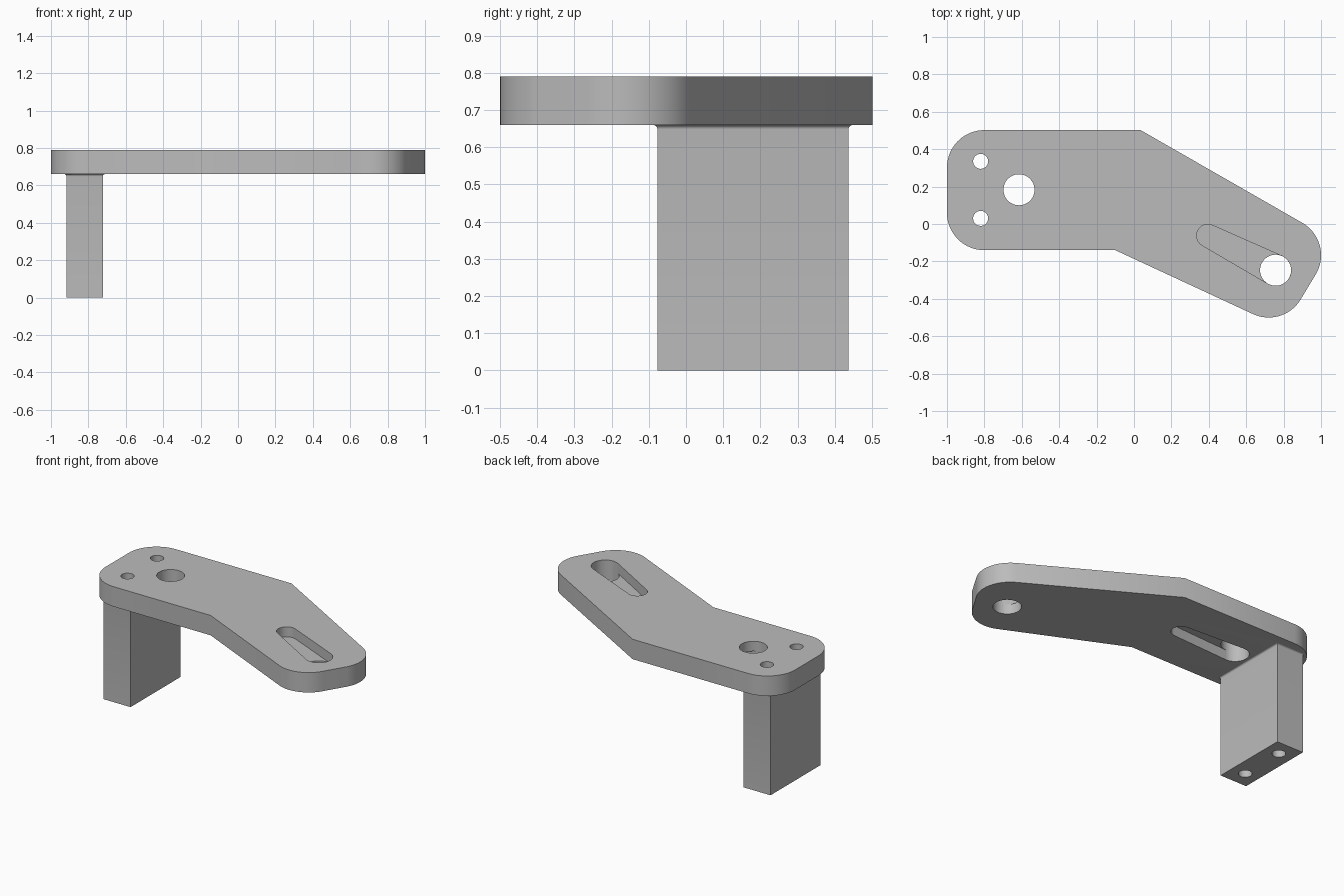
import bpy, bmesh
from math import cos, sin, atan2, acos, hypot, radians, pi

if "Cube" in bpy.data.objects:
    bpy.data.objects.remove(bpy.data.objects["Cube"])

metal = bpy.data.materials.new("grey metal")
metal.use_nodes = True
grey = (0.5, 0.5, 0.5, 1)
metal.diffuse_color = grey
metal.node_tree.nodes["Principled BSDF"].inputs["Base Color"].default_value = grey

BOTTOM, TOP = 0.66, 0.79
MIDDLE = (BOTTOM + TOP) / 2
BIG, SMALL = 0.083, 0.06


def arc(x, y, r, start, end, steps=24):
    """Points along an arc, angles in radians."""
    return [(x + r * cos(start + (end - start) * i / steps),
             y + r * sin(start + (end - start) * i / steps)) for i in range(steps + 1)]


def corner(x, y, start, end):
    return arc(x, y, 0.2, radians(start), radians(end))


def circle(x, y, r):
    return arc(x, y, r, 0, 2 * pi, 48)[:-1]


def rectangle(x, y, half_x, half_y):
    return [(x - half_x, y - half_y), (x + half_x, y - half_y),
            (x + half_x, y + half_y), (x - half_x, y + half_y)]


def tapered_slot(big, small):
    """Outline wrapped around a large and a small circle."""
    dx, dy = small[0] - big[0], small[1] - big[1]
    heading = atan2(dy, dx)
    spread = acos((BIG - SMALL) / hypot(dx, dy))
    return (arc(*small, SMALL, heading - spread, heading + spread)
            + arc(*big, BIG, heading + spread, heading + 2 * pi - spread))


def loft(name, rings):
    """Closed solid through a list of (outline, height) rings."""
    bm = bmesh.new()
    loops = [[bm.verts.new((x, y, z)) for x, y in outline] for outline, z in rings]
    n = len(loops[0])
    for low, high in zip(loops, loops[1:]):
        for i in range(n):
            j = (i + 1) % n
            bm.faces.new((low[i], low[j], high[j], high[i]))
    bm.faces.new(loops[0][::-1])
    bm.faces.new(loops[-1])
    bmesh.ops.recalc_face_normals(bm, faces=bm.faces)
    mesh = bpy.data.meshes.new(name)
    bm.to_mesh(mesh)
    bm.free()
    mesh.materials.append(metal)
    obj = bpy.data.objects.new(name, mesh)
    bpy.context.collection.objects.link(obj)
    return obj


def combine(target, tool, operation):
    """Apply a boolean and remove its tool."""
    mod = target.modifiers.new(operation, "BOOLEAN")
    mod.operation, mod.object, mod.solver = operation, tool, "EXACT"
    bpy.context.view_layer.objects.active = target
    bpy.ops.object.modifier_apply(modifier=mod.name)
    bpy.data.objects.remove(tool)


# Bent plate with rounded ends
outline = (corner(-0.8, 0.06, 270, 180) + corner(-0.8, 0.302, 180, 90) + [(0.035, 0.502)]
           + corner(0.8, -0.167, 60, -30) + corner(0.72, -0.3, -30, -115) + [(-0.1, -0.14)])
bracket = loft("bracket", [(outline, BOTTOM), (outline, TOP)])

# Post with a small fillet under the plate
rings = [(rectangle(-0.82, 0.18, 0.097, 0.257), 0)]
for i in range(6):
    a = i / 5 * pi / 2
    grow = 0.012 * (1 - cos(a))
    rings.append((rectangle(-0.82, 0.18, 0.097 + grow, 0.257 + grow), BOTTOM - 0.012 * (1 - sin(a))))
rings.append((rings[-1][0], BOTTOM + 0.03))
combine(bracket, loft("post", rings), "UNION")

# Bolt holes through the post and large holes through the plate
left_hole, right_hole = (0.757, -0.247), (-0.615, 0.183)
for x, y, r in ((-0.82, 0.335, 0.04), (-0.82, 0.03, 0.04), (*left_hole, BIG), (*right_hole, BIG)):
    hole = circle(x, y, r)
    combine(bracket, loft("hole_cutter", [(hole, -0.1), (hole, 1)]), "DIFFERENCE")

# Tapered pockets of half depth: one open above, one open below
for big, small, low, high in ((left_hole, (0.395, -0.062), MIDDLE, 1),
                              (right_hole, (-0.205, 0.183), BOTTOM - 0.1, MIDDLE)):
    slot = tapered_slot(big, small)
    combine(bracket, loft("pocket_cutter", [(slot, low), (slot, high)]), "DIFFERENCE")

bpy.ops.object.select_all(action="DESELECT")
bracket.select_set(True)
bpy.context.view_layer.objects.active = bracket
bpy.ops.object.shade_smooth_by_angle(angle=radians(30))
